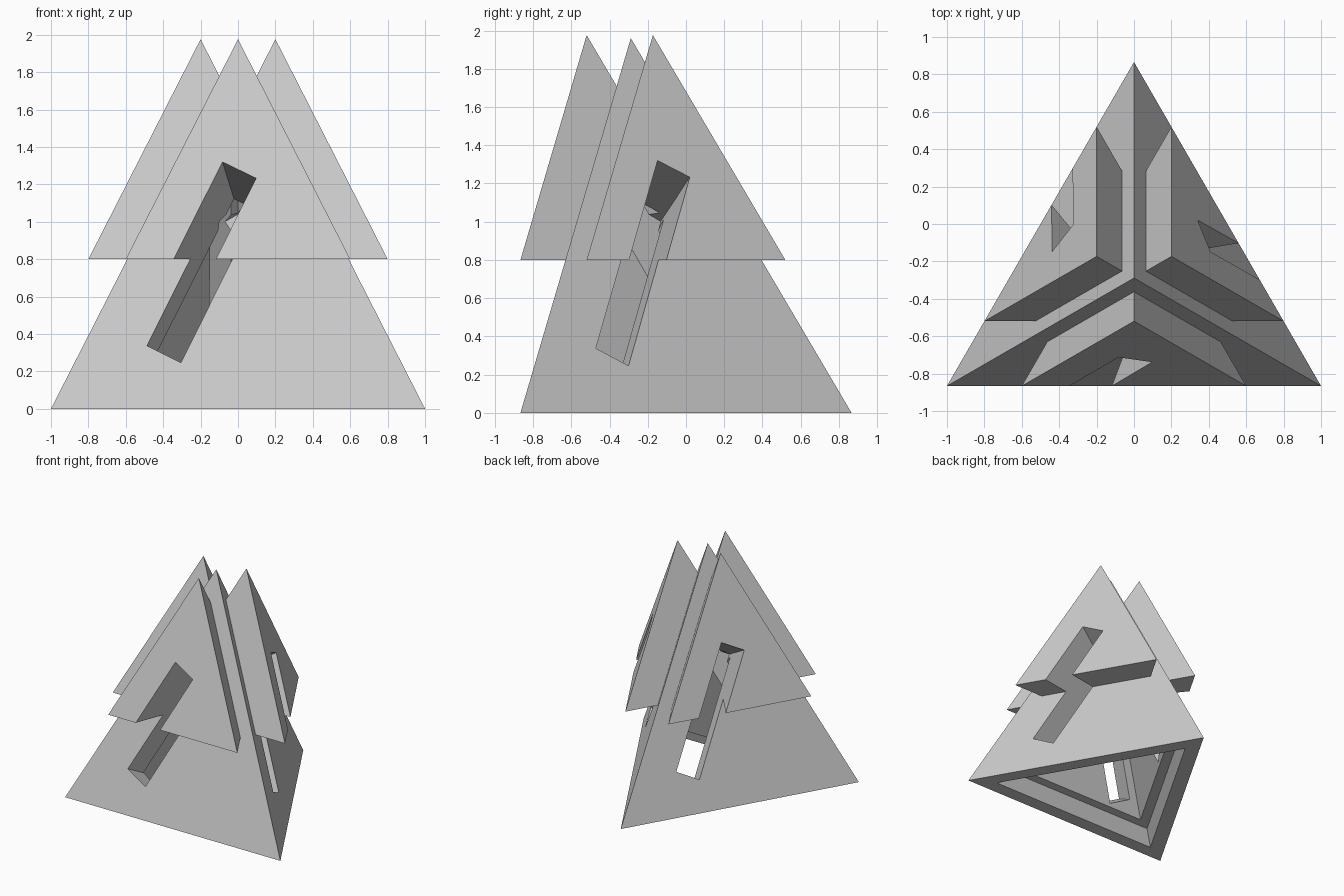
import bpy, bmesh, math
from mathutils import Vector, Matrix

cube = bpy.data.objects.get("Cube")
if cube:
    bpy.data.objects.remove(cube, do_unlink=True)

HEIGHT = 1.96                   # height of the full pyramid
RADIUS = 2 / math.sqrt(3)       # centre to corner of its base
AXIS_Y = -RADIUS / 4            # the vertical axis lies towards the front
SLOPE = RADIUS / 2 / HEIGHT     # inward lean of a face per unit of height

grey = bpy.data.materials.new("light grey")
grey.use_nodes = True
colour = (0.6, 0.6, 0.6, 1)
grey.diffuse_color = colour
grey.node_tree.nodes["Principled BSDF"].inputs["Base Color"].default_value = colour


def hull(name, points):
    """Convex solid around a few points given relative to the axis."""
    bm = bmesh.new()
    for p in points:
        bm.verts.new(Vector(p) + Vector((0, AXIS_Y, 0)))
    bmesh.ops.convex_hull(bm, input=bm.verts[:])
    bmesh.ops.dissolve_limit(bm, angle_limit=0.01, verts=bm.verts[:], edges=bm.edges[:])
    bmesh.ops.recalc_face_normals(bm, faces=bm.faces[:])
    mesh = bpy.data.meshes.new(name)
    bm.to_mesh(mesh)
    bm.free()
    mesh.materials.append(grey)
    obj = bpy.data.objects.new(name, mesh)
    bpy.context.collection.objects.link(obj)
    return obj


def turn(k):
    return Matrix.Rotation(math.tau / 3 * k, 3, 'Z')


def triangle(scale, z):
    return [turn(k) @ Vector((0, RADIUS * scale, 0)) + Vector((0, 0, z)) for k in range(3)]


def pyramid(name, scale, z, offset=Vector()):
    points = triangle(scale, z) + [Vector((0, 0, z + scale * HEIGHT))]
    return hull(name, [p + offset for p in points])


def combine(target, tool, operation):
    mod = target.modifiers.new(operation.title(), 'BOOLEAN')
    mod.operation = operation
    mod.solver = 'EXACT'
    mod.object = tool
    bpy.context.view_layer.objects.active = target
    bpy.ops.object.modifier_apply(modifier=mod.name)
    bpy.data.objects.remove(tool, do_unlink=True)


# Main body with a smaller pyramid pushed out of each side
body = pyramid("tiered_pyramid", 1, 0)
for k in range(3):
    offset = turn(k) @ Vector((0, -0.2 * RADIUS, 0))
    combine(body, pyramid("side_pyramid", 0.6, 0.8, offset), 'UNION')

# Hollow underside: a wide shallow recess, then a narrower chamber
LEDGE = 0.13
lower, upper = (0.8 - z / HEIGHT for z in (-0.1, LEDGE))
combine(body, hull("recess_cutter", triangle(lower, -0.1) + triangle(upper, LEDGE)), 'DIFFERENCE')
drop = 0.1
combine(body, pyramid("chamber_cutter", 0.6 + drop / HEIGHT, LEDGE - drop), 'DIFFERENCE')

# Slanted slot through each side into the chamber, running inward and down
corners = [(-0.083, 1.32), (0.097, 1.233), (-0.339, 0.356), (-0.521, 0.447)]
inward = Vector((0.311, 1.86, -1))
face_y = -RADIUS / 2 - 0.8 * SLOPE
for k in range(3):
    points = []
    for x, z in corners:
        p = Vector((x, face_y + SLOPE * z, z))
        points += [turn(k) @ (p + inward * t) for t in (-0.05, 0.235)]
    combine(body, hull("slot_cutter", points), 'DIFFERENCE')
